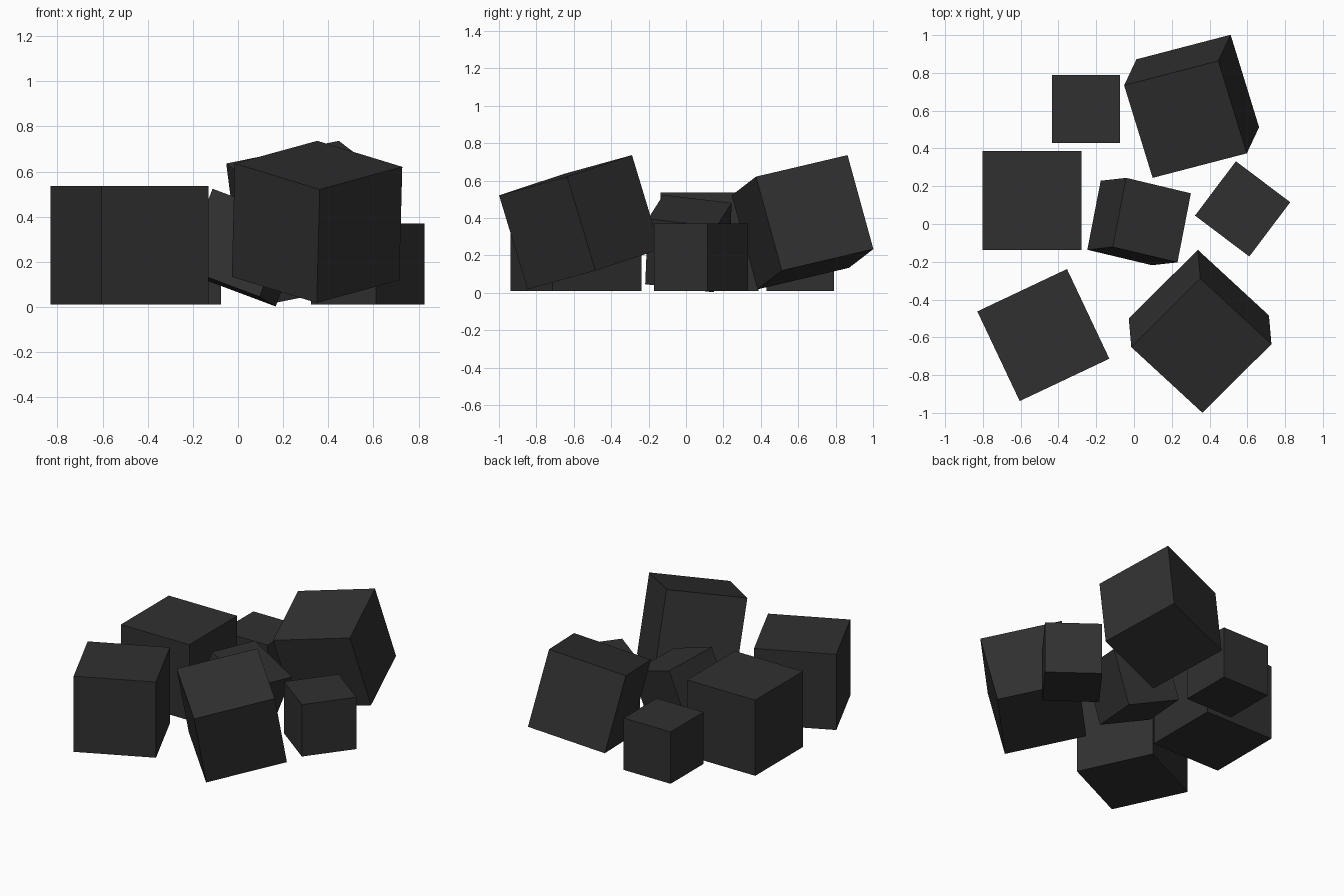
import bpy
from math import radians

default = bpy.data.objects.get("Cube")
if default:
    bpy.data.objects.remove(default, do_unlink=True)

# Single matte charcoal colour
charcoal = bpy.data.materials.new("charcoal")
colour = (0.03, 0.03, 0.03, 1)
charcoal.use_nodes = True
charcoal.diffuse_color = colour
shader = next(n for n in charcoal.node_tree.nodes if n.type == "BSDF_PRINCIPLED")
shader.inputs["Base Color"].default_value = colour

GROUND = 0.01
LARGE, MEDIUM, SMALL = 0.525, 0.375, 0.36


def block(name, size, centre, angles):
    """Flat-sided cube, angles in degrees."""
    bpy.ops.mesh.primitive_cube_add(size=size, location=centre,
                                    rotation=[radians(a) for a in angles])
    ob = bpy.context.object
    ob.name = name
    ob.data.materials.append(charcoal)


def resting_block(name, size, x, y, yaw=0):
    block(name, size, (x, y, GROUND + size / 2), (0, 0, yaw))


# Blocks lying flat on the ground
resting_block("left_block", LARGE, -0.54, 0.125)
resting_block("front_left_block", LARGE, -0.48, -0.588, 25.3)
resting_block("back_small_block", SMALL, -0.255, 0.61)
resting_block("right_small_block", SMALL, 0.575, 0.08, -37)

# Blocks tipped onto a corner
block("back_tipped_block", LARGE, (0.305, 0.623, 0.377), (12.9, -11, 14.6))
block("front_tipped_block", LARGE, (0.35, -0.568, 0.377), (12.9, -11, 44.8))
block("middle_tipped_block", MEDIUM, (0.027, 0.013, 0.263), (-7, 20, -13.4))
